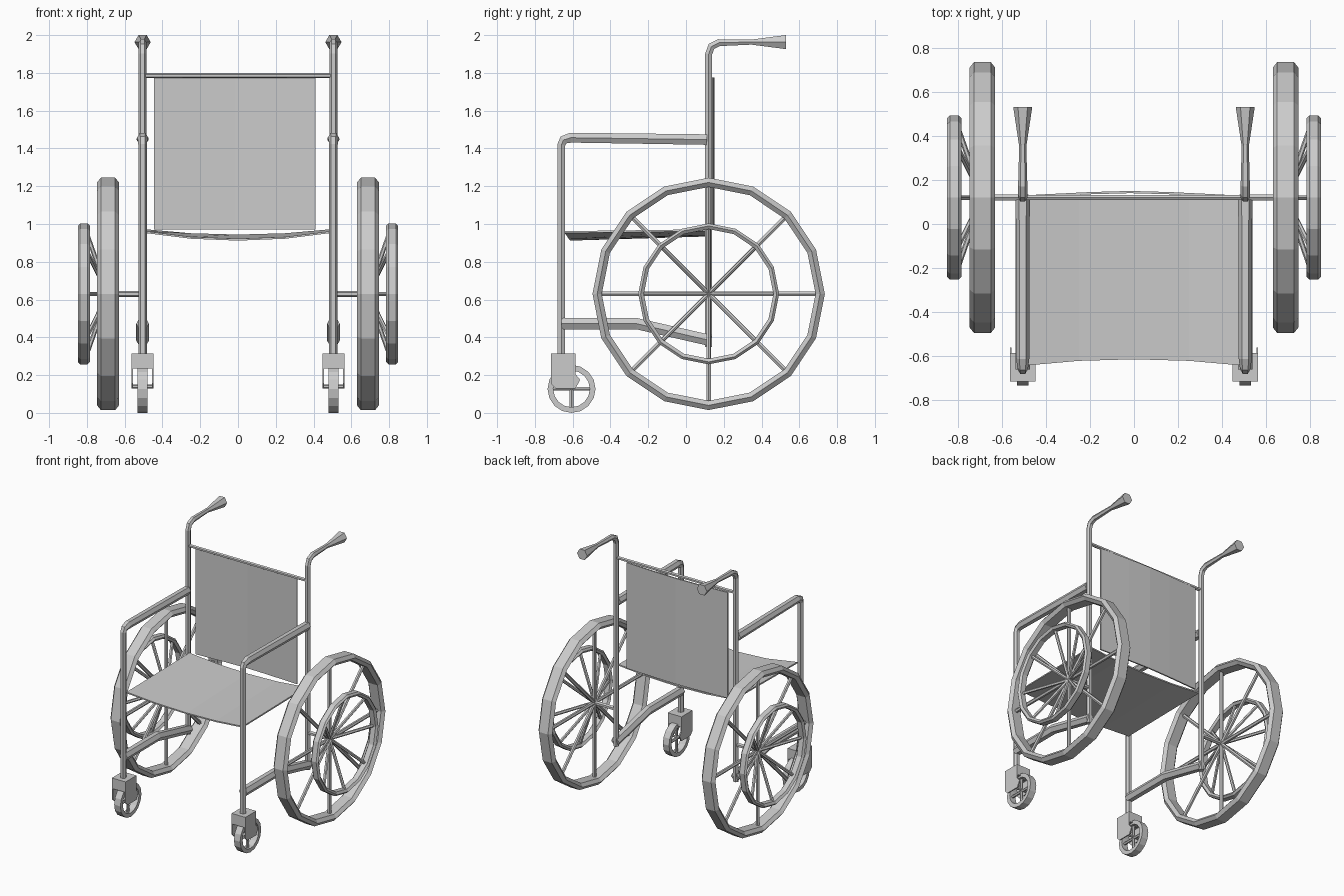
import bpy, bmesh
from math import sin, cos, pi
from mathutils import Vector as V

if "Cube" in bpy.data.objects:
    bpy.data.objects.remove(bpy.data.objects["Cube"])


def finish(name, bm, mirror=True):
    bmesh.ops.recalc_face_normals(bm, faces=bm.faces)
    me = bpy.data.meshes.new(name)
    bm.to_mesh(me)
    bm.free()
    ob = bpy.data.objects.new(name, me)
    bpy.context.collection.objects.link(ob)
    if mirror:
        ob.modifiers.new("Mirror", 'MIRROR').use_mirror_merge = False
    return ob


def loft(bm, rings, closed=False):
    n = len(rings[0])
    vs = [[bm.verts.new(p) for p in r] for r in rings]
    pairs = list(zip(vs, vs[1:]))
    if closed:
        pairs.append((vs[-1], vs[0]))
    else:
        bm.faces.new(vs[0])
        bm.faces.new(vs[-1])
    for a, b in pairs:
        for i in range(n):
            j = (i + 1) % n
            bm.faces.new((a[i], a[j], b[j], b[i]))


def add_tube(bm, path, radii, sides=6):
    # hexagonal tube along a path, mitred at the bends
    pts = [V(p) for p in path]
    if not isinstance(radii, (list, tuple)):
        radii = [radii] * len(pts)
    dirs = [(b - a).normalized() for a, b in zip(pts, pts[1:])]
    ref = V((0, 0, 1)) if abs(dirs[0].x) > 0.9 else V((1, 0, 0))
    rings = []
    for i, p in enumerate(pts):
        d0, d1 = dirs[max(i - 1, 0)], dirs[min(i, len(dirs) - 1)]
        t = (d0 + d1).normalized()
        side = (ref - t * ref.dot(t)).normalized()
        up = t.cross(side) / t.dot(d0)
        rings.append([p + radii[i] * (side * cos(2 * pi * k / sides) + up * sin(2 * pi * k / sides))
                      for k in range(sides)])
    loft(bm, rings)


def tube(name, path, radii, mirror=True):
    bm = bmesh.new()
    add_tube(bm, path, radii)
    return finish(name, bm, mirror)


def wheel_ring(name, centre, profile, segs=16):
    # profile of (x offset, radius) turned about the x axis
    c = V(centre)
    bm = bmesh.new()
    loft(bm, [[c + V((x, r * sin(2 * pi * i / segs), r * cos(2 * pi * i / segs))) for x, r in profile]
              for i in range(segs)], closed=True)
    return finish(name, bm)


def spokes(name, centre, count, length, dx, radius):
    bm = bmesh.new()
    c = V(centre)
    for i in range(count):
        a = 2 * pi * i / count
        add_tube(bm, [c, c + V((dx, length * sin(a), length * cos(a)))], radius)
    return finish(name, bm)


def rim_profile(w, flat, outer, mid, inner):
    return [(-flat, outer), (flat, outer), (w, mid), (flat, inner), (-flat, inner), (-w, mid)]


def sheet(name, rows, thickness):
    bm = bmesh.new()
    vs = [[bm.verts.new(p) for p in r] for r in rows]
    for a, b in zip(vs, vs[1:]):
        for i in range(len(a) - 1):
            bm.faces.new((a[i], a[i + 1], b[i + 1], b[i]))
    ob = finish(name, bm, mirror=False)
    m = ob.modifiers.new("Solidify", 'SOLIDIFY')
    m.thickness = thickness
    m.offset = 0
    return ob


def prism(bm, outline, x0, x1):
    loft(bm, [[(x, y, z) for y, z in outline] for x in (x0, x1)])


X = 0.505   # side frame position
HUB = (0.688, 0.12, 0.63)

# Main wheels with hand rims
wheel_ring("main_wheel_tyre", HUB, rim_profile(0.058, 0.038, 0.615, 0.59, 0.566))
spokes("main_wheel_spokes", HUB, 8, 0.58, 0, 0.014)
wheel_ring("hand_rim", (0.816, 0.12, 0.63), rim_profile(0.032, 0.02, 0.373, 0.36, 0.343))
spokes("hand_rim_spokes", HUB, 8, 0.355, 0.125, 0.012)
tube("axle", [(X, 0.12, 0.63), (0.70, 0.12, 0.63)], 0.016)

# Side frames
tube("back_post", [(X, 0.12, 0.35), (X, 0.12, 1.90), (X, 0.135, 1.94), (X, 0.175, 1.96), (X, 0.36, 1.964)],
     [0.021] * 4 + [0.016])
tube("push_handle", [(X, 0.35, 1.963), (X, 0.53, 1.963)], [0.016, 0.043])
tube("front_leg", [(X, -0.66, 0.30), (X, -0.66, 1.42), (X, -0.648, 1.445), (X, -0.61, 1.457), (X, 0.11, 1.447)],
     [0.023, 0.023, 0.025, 0.030, 0.032])
tube("lower_rail", [(X, -0.66, 0.472), (X, -0.26, 0.472), (X, 0.13, 0.383)], 0.034)
tube("back_crossbar", [(-X, 0.12, 1.786), (X, 0.12, 1.786)], 0.013, mirror=False)

# Fabric seat and backrest
sag = [(-0.49, 0), (-0.25, 0.75), (0, 1), (0.25, 0.75), (0.49, 0)]
sheet("seat", [[(x, -0.642 + 0.028 * s, 0.957 - 0.04 * s) for x, s in sag],
               [(x, 0.115, 0.967 - 0.028 * s) for x, s in sag]], 0.01)
bow = [(-0.445, 0), (-0.2, 0.7), (-0.018, 1), (0.165, 0.7), (0.41, 0)]
sheet("backrest", [[(x, 0.128 + 0.017 * s, z) for x, s in bow] for z in (0.97, 1.775)], 0.01)

# Casters: fork block with side plates, small wheel, axle
bm = bmesh.new()
prism(bm, [(-0.715, 0.235), (-0.585, 0.235), (-0.585, 0.315), (-0.715, 0.315)], X - 0.056, X + 0.056)
plate = [(-0.715, 0.315), (-0.585, 0.315), (-0.585, 0.205), (-0.56, 0.175),
         (-0.585, 0.13), (-0.69, 0.13), (-0.715, 0.155)]
for px in (-0.054, 0.054):
    prism(bm, plate, X + px - 0.004, X + px + 0.004)
finish("caster_fork", bm)
CAST = (X, -0.606, 0.127)
wheel_ring("caster_tyre", CAST, [(-0.026, 0.127), (0.026, 0.127), (0.026, 0.097), (-0.026, 0.097)])
spokes("caster_spokes", CAST, 4, 0.105, 0, 0.011)
tube("caster_axle", [(X - 0.054, -0.606, 0.14), (X + 0.054, -0.606, 0.14)], 0.01)
